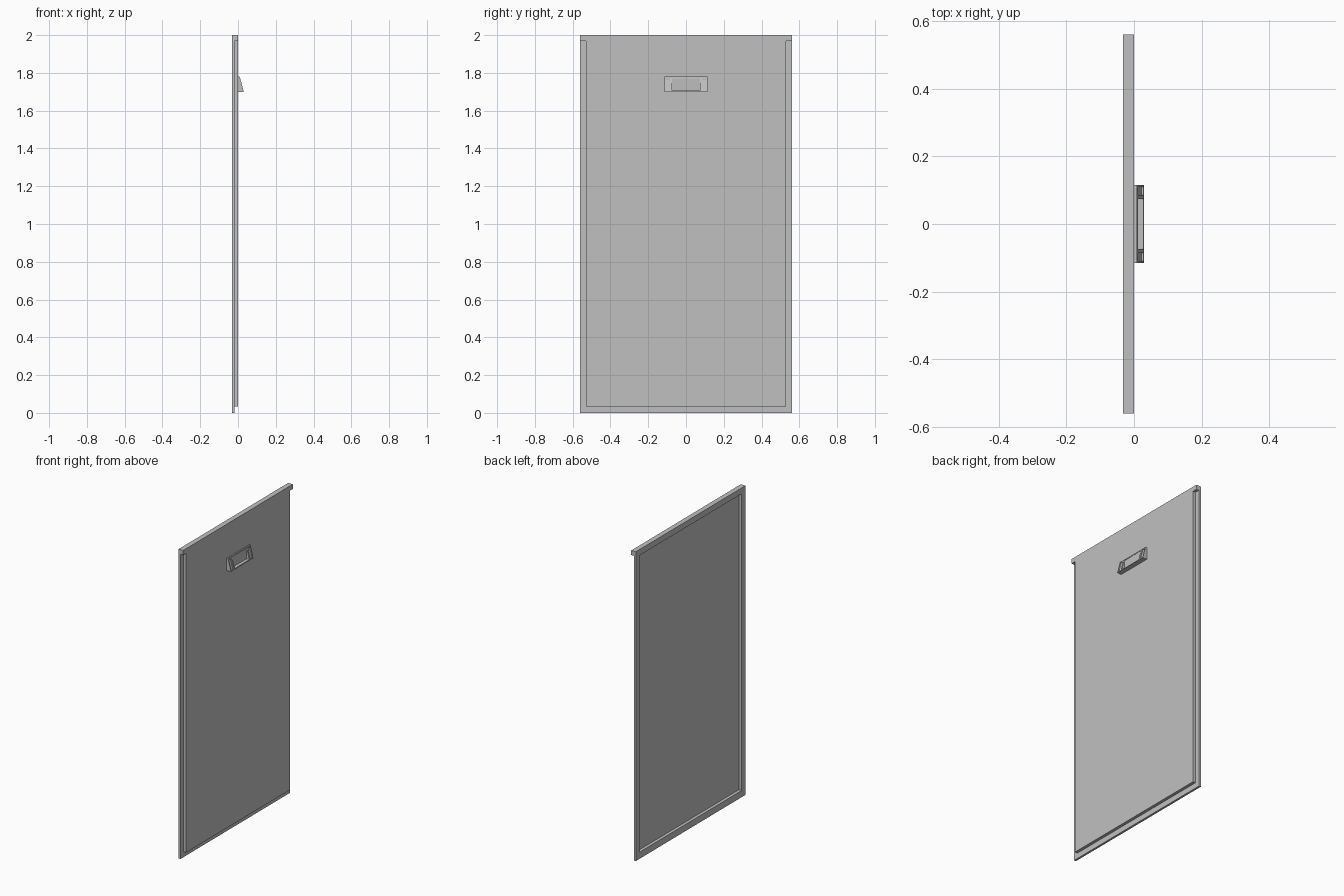
import bpy, bmesh
from mathutils import Vector

cube = bpy.data.objects.get("Cube")
if cube:
    bpy.data.objects.remove(cube, do_unlink=True)

grey = bpy.data.materials.new("light grey")
grey.use_nodes = True
colour = (0.53, 0.53, 0.53, 1)
grey.diffuse_color = colour
grey.node_tree.nodes["Principled BSDF"].inputs["Base Color"].default_value = colour


def finish(name, bm):
    bmesh.ops.recalc_face_normals(bm, faces=bm.faces)
    mesh = bpy.data.meshes.new(name)
    bm.to_mesh(mesh)
    bm.free()
    mesh.materials.append(grey)
    obj = bpy.data.objects.new(name, mesh)
    bpy.context.collection.objects.link(obj)
    return obj


def box(name, x0, x1, half, z0, z1):
    bm = bmesh.new()
    bmesh.ops.create_cube(bm, size=1)
    for v in bm.verts:
        v.co = Vector((x1 if v.co.x > 0 else x0,
                       half if v.co.y > 0 else -half,
                       z1 if v.co.z > 0 else z0))
    return finish(name, bm)


def ring(name, x0, x1, outer, inner):
    """Rectangular frame; outer and inner are (half width, bottom, top)."""
    bm = bmesh.new()
    loops = []
    for x, (h, b, t) in ((x0, outer), (x1, outer), (x1, inner), (x0, inner)):
        loops.append([bm.verts.new((x, y, z))
                      for y, z in ((-h, b), (h, b), (h, t), (-h, t))])
    for k in range(4):
        a, b = loops[k], loops[(k + 1) % 4]
        for i in range(4):
            j = (i + 1) % 4
            bm.faces.new((a[i], a[j], b[j], b[i]))
    return finish(name, bm)


# Door sheet: wide back flange, stepped wall, front skin and top lip
BACK, STEP, FLOOR = -0.033, -0.019, -0.013
opening = (0.522, 0.043, 1.962)
ring("back_flange", BACK, STEP, (0.56, 0, 2), opening)
ring("panel_wall", STEP, FLOOR, (0.53, 0.035, 1.97), opening)
box("front_panel", FLOOR, 0, 0.53, 0.035, 1.97)
box("top_lip", STEP, 0, 0.56, 1.97, 2)

# Handle: thin mounting plate with a wedge-shaped pull
box("handle_plate", 0, 0.008, 0.115, 1.70, 1.78)

bm = bmesh.new()
profile = ((0.004, 1.70), (0.03, 1.70), (0.011, 1.775), (0.004, 1.775))
rows = [[bm.verts.new((x, y, z)) for x, z in profile]
        for y in (-0.115, -0.08, 0.08, 0.115)]
slopes = []
for a, b in zip(rows, rows[1:]):
    for i in range(4):
        j = (i + 1) % 4
        face = bm.faces.new((a[i], a[j], b[j], b[i]))
        if i == 1:
            slopes.append(face)
bm.faces.new(rows[0])
bm.faces.new(rows[-1])
bmesh.ops.recalc_face_normals(bm, faces=bm.faces)

# Finger recess in the middle and a pocket on each side
for face in slopes:
    bmesh.ops.inset_region(bm, faces=[face], thickness=0.008)
    bmesh.ops.inset_region(bm, faces=[face], thickness=0.0005)
    wide = face.calc_area() > 0.005
    middle = face.calc_center_median().z
    for v in face.verts:
        if wide:
            v.co.x = 0.011 if v.co.z > middle else 0.009
        else:
            v.co.x -= 0.006
finish("handle_pull", bm)
